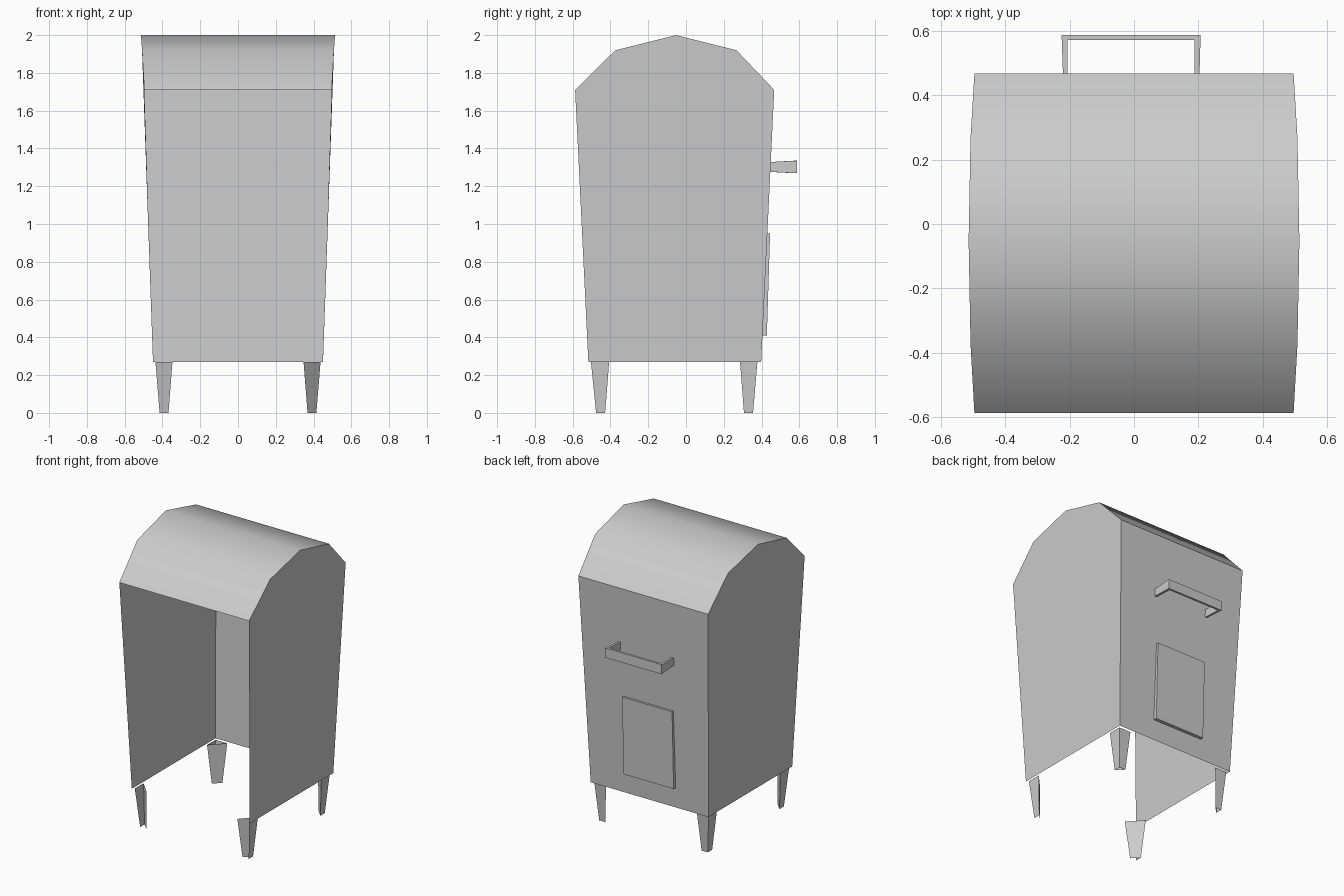
import bpy
import bmesh

cube = bpy.data.objects.get("Cube")
if cube:
    bpy.data.objects.remove(cube, do_unlink=True)

grey = bpy.data.materials.new("light_grey")
grey.use_nodes = True
grey.diffuse_color = (0.6, 0.6, 0.6, 1)
grey.node_tree.nodes["Principled BSDF"].inputs["Base Color"].default_value = (0.6, 0.6, 0.6, 1)


def build(name, verts, faces, solid=False, smooth=False):
    mesh = bpy.data.meshes.new(name)
    mesh.from_pydata(verts, [], faces)
    if solid:
        bm = bmesh.new()
        bm.from_mesh(mesh)
        bmesh.ops.recalc_face_normals(bm, faces=bm.faces)
        bm.to_mesh(mesh)
        bm.free()
    if smooth:
        mesh.shade_smooth()
    mesh.materials.append(grey)
    obj = bpy.data.objects.new(name, mesh)
    bpy.context.collection.objects.link(obj)
    return obj


def strip(name, rows, smooth=False):
    """Sheet spanning left to right, rows of (half width, y, z)."""
    verts = [(s * h, y, z) for h, y, z in rows for s in (-1, 1)]
    faces = [(i, i + 1, i + 3, i + 2) for i in range(0, len(verts) - 2, 2)]
    return build(name, verts, faces, smooth=smooth)


def loft(name, ring_a, ring_b, skip=(), caps=True):
    """Tube between two closed rings, leaving out the skipped sides."""
    n = len(ring_a)
    faces = [(i, (i + 1) % n, (i + 1) % n + n, i + n) for i in range(n) if i not in skip]
    if caps:
        faces += [tuple(range(n)), tuple(range(n, 2 * n))]
    return build(name, ring_a + ring_b, faces, solid=True)


# Open-fronted, open-bottomed body: arched roof, back and side panels
arch = [(0.496, -0.587, 1.71), (0.508, -0.374, 1.92), (0.514, -0.053, 2.0),
        (0.508, 0.267, 1.92), (0.496, 0.467, 1.71)]
base_front = (0.45, -0.517, 0.27)
base_back = (0.45, 0.398, 0.27)

strip("roof", arch, smooth=True)
strip("back_panel", [arch[-1], base_back])
outline = [base_front, base_back] + arch[::-1]
for side, sign in (("left", 1), ("right", -1)):
    verts = [(sign * h, y, z) for h, y, z in outline][::sign]
    build(side + "_side_panel", verts, [tuple(range(len(verts)))])


# Tapered three-sided legs; the front pair is open at the front
def leg_ring(sign, outer_x, inner_x, outer_y, inner_y, z):
    return [(sign * inner_x, outer_y, z), (sign * outer_x, outer_y, z),
            (sign * outer_x, inner_y, z)]


for side, sign in (("left", 1), ("right", -1)):
    loft("front_leg_" + side,
         leg_ring(sign, 0.437, 0.347, -0.503, -0.407, 0.27),
         leg_ring(sign, 0.415, 0.368, -0.476, -0.428, 0), skip=(0,), caps=False)
    loft("back_leg_" + side,
         leg_ring(sign, 0.437, 0.347, 0.378, 0.286, 0.27),
         leg_ring(sign, 0.415, 0.368, 0.355, 0.307, 0), caps=False)

# U-shaped handle on the back, slightly taller at its outer bar
u_shape = [(-0.225, 0.587), (0.207, 0.587), (0.203, 0.445), (0.188, 0.445),
           (0.188, 0.572), (-0.207, 0.572), (-0.207, 0.445), (-0.22, 0.445)]


def handle_ring(sign):
    return [(x, y, 1.302 + sign * (0.033 if y > 0.5 else 0.026)) for x, y in u_shape]


loft("handle", handle_ring(-1), handle_ring(1))


# Raised access door low on the back
def door_ring(low_y, high_y):
    return [(-0.205, low_y, 0.41), (0.177, low_y, 0.41),
            (0.177, high_y, 0.95), (-0.205, high_y, 0.95)]


loft("access_door", door_ring(0.403, 0.428), door_ring(0.428, 0.445))
